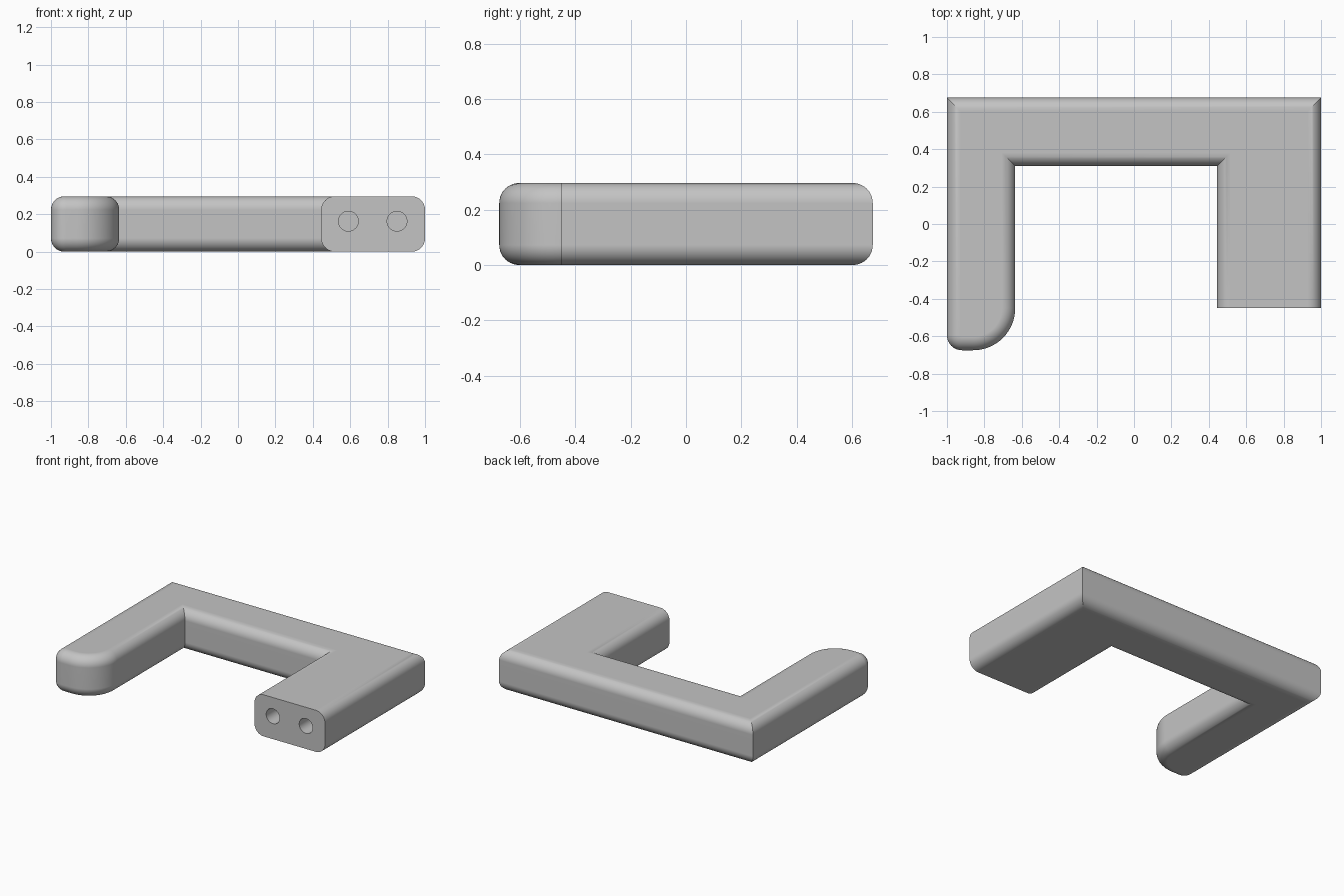
import bpy
import bmesh
from math import sin, cos, pi, radians

cube = bpy.data.objects.get("Cube")
if cube:
    bpy.data.objects.remove(cube)

# Overall sizes
HEIGHT, ROUND, STEPS = 0.296, 0.072, 10
BACK, INNER, TIP, END = 0.675, 0.31, -0.675, -0.45
HOOK_IN, ARM_IN = -0.635, 0.445

grey = bpy.data.materials.new("light grey")
grey.use_nodes = True
grey.diffuse_color = (0.55, 0.55, 0.55, 1)
grey.node_tree.nodes["Principled BSDF"].inputs["Base Color"].default_value = grey.diffuse_color


def arc(cx, cy, radius, start, steps):
    """Quarter turn, anticlockwise."""
    angles = [start + pi / 2 * i / steps for i in range(steps + 1)]
    return [(cx + radius * cos(a), cy + radius * sin(a)) for a in angles]


def outline(d):
    """Plan of the bracket, drawn in by d except at the flat mounting end."""
    small, big = 0.08, 0.225
    pts = [(1 - d, BACK - d), (-1 + d, BACK - d)]
    pts += arc(-1 + small, TIP + small, small - d, pi, 8)
    pts += arc(HOOK_IN - big, TIP + big, big - d, -pi / 2, 16)
    pts += [(HOOK_IN - d, INNER + d), (ARM_IN + d, INNER + d)]
    pts += [(ARM_IN + d, END), (1 - d, END)]
    return pts


# Bracket body: stacked outlines give mitred, rounded edges
quarter = [pi / 2 * i / STEPS for i in range(STEPS + 1)]
levels = [(ROUND * (1 - sin(a)), ROUND * (1 - cos(a))) for a in quarter]
levels += [(d, HEIGHT - z) for d, z in reversed(levels)]

bm = bmesh.new()
rings = [[bm.verts.new((x, y, z)) for x, y in outline(d)] for d, z in levels]
count = len(rings[0])
for low, high in zip(rings, rings[1:]):
    for i in range(count):
        j = (i + 1) % count
        bm.faces.new((low[i], low[j], high[j], high[i]))
bm.faces.new(list(reversed(rings[0])))
bm.faces.new(rings[-1])

# Merge the strips of the flat mounting end into one face
strips = [f for f in bm.faces if all(abs(v.co.y - END) < 1e-5 for v in f.verts)]
bmesh.ops.dissolve_faces(bm, faces=strips)
bmesh.ops.recalc_face_normals(bm, faces=bm.faces)
mesh = bpy.data.meshes.new("bracket")
bm.to_mesh(mesh)
bm.free()
mesh.materials.append(grey)
bracket = bpy.data.objects.new("bracket", mesh)
bpy.context.collection.objects.link(bracket)

# Two blind screw holes in the mounting end
for x in (0.59, 0.85):
    bpy.ops.mesh.primitive_cylinder_add(vertices=48, radius=0.053, depth=0.6,
                                        location=(x, END, 0.163), rotation=(pi / 2, 0, 0))
    cutter = bpy.context.object
    cutter.name = "hole_cutter"
    cutter.hide_render = True
    cutter.data.materials.append(grey)
    bpy.ops.object.select_all(action="DESELECT")
    bracket.select_set(True)
    bpy.context.view_layer.objects.active = bracket
    cut = bracket.modifiers.new("screw_hole", "BOOLEAN")
    cut.operation, cut.solver, cut.object = "DIFFERENCE", "EXACT", cutter
    bpy.ops.object.modifier_apply(modifier=cut.name)
    bpy.data.objects.remove(cutter)

# Smooth fillets, crisp mitres and flat broad faces
bpy.ops.object.shade_smooth_by_angle(angle=radians(30))
flat = bracket.modifiers.new("flat_faces", "WEIGHTED_NORMAL")
flat.keep_sharp = True
